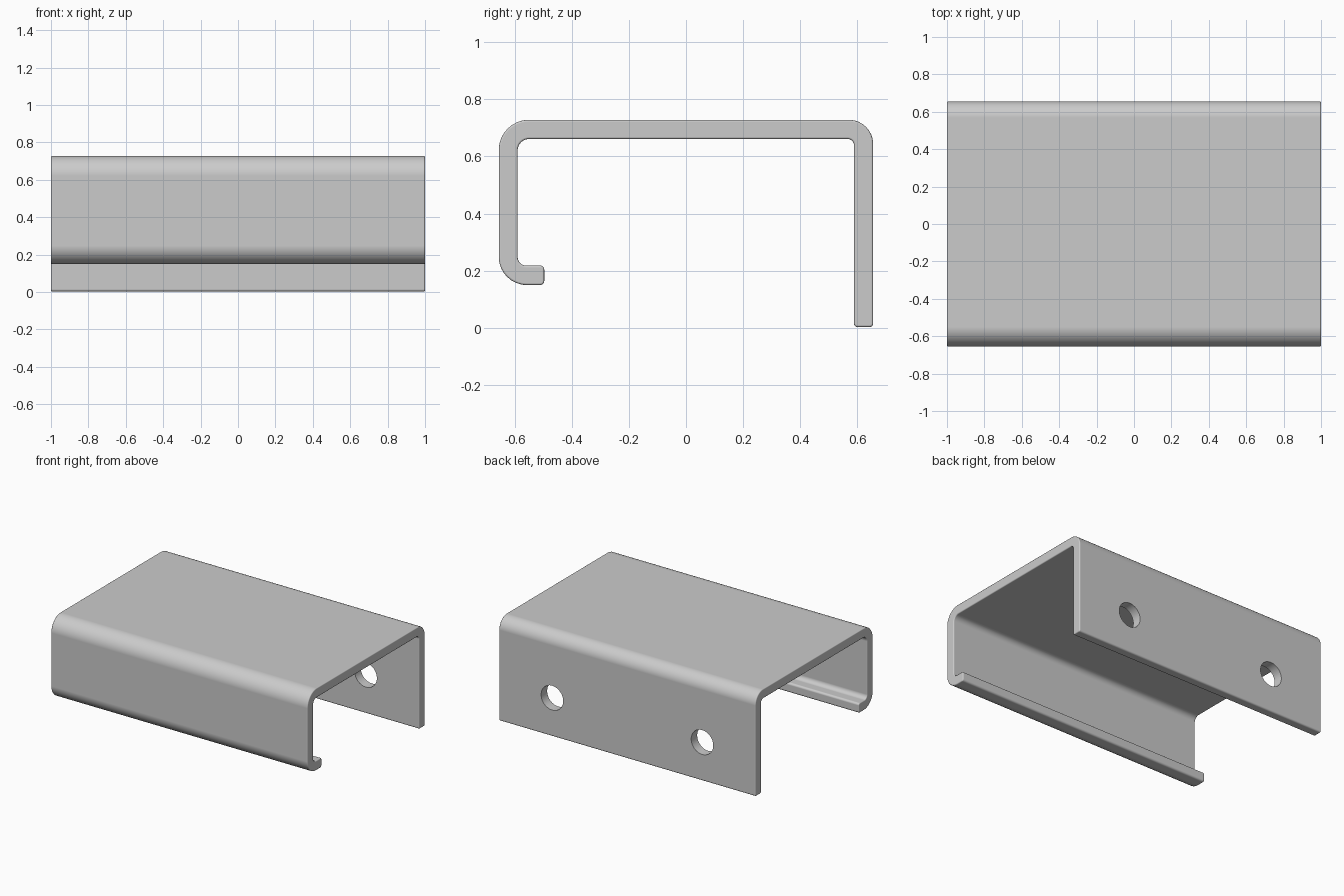
import bpy, bmesh
from math import pi
from mathutils import Vector

if "Cube" in bpy.data.objects:
    bpy.data.objects.remove(bpy.data.objects["Cube"])


def fillet(points, steps=10):
    """Round each (y, z, radius) corner of a closed right-angled outline."""
    out = []
    n = len(points)
    for i, (y, z, r) in enumerate(points):
        p = Vector((y, z))
        a = (Vector(points[i - 1][:2]) - p).normalized()
        b = (Vector(points[(i + 1) % n][:2]) - p).normalized()
        start, end = p + a * r, p + b * r
        centre = p + (a + b) * r
        for k in range(steps + 1):
            d = (start.lerp(end, k / steps) - centre).normalized()
            out.append(centre + d * r)
    return out


def apply_all(obj):
    bpy.context.view_layer.objects.active = obj
    for m in list(obj.modifiers):
        bpy.ops.object.modifier_apply(modifier=m.name)


# Bent sheet cross-section: front wall with lip, top, longer back wall
outline = fillet([
    (0.655, 0.003, 0.012), (0.655, 0.728, 0.085), (-0.655, 0.728, 0.105),
    (-0.655, 0.15, 0.098), (-0.496, 0.15, 0.014), (-0.496, 0.218, 0.014),
    (-0.589, 0.218, 0.03), (-0.589, 0.661, 0.04), (0.588, 0.661, 0.022),
    (0.588, 0.003, 0.012)])

bm = bmesh.new()
face = bm.faces.new([bm.verts.new((-1, p.x, p.y)) for p in outline])
res = bmesh.ops.extrude_face_region(bm, geom=[face])
bmesh.ops.translate(bm, vec=(2, 0, 0),
                    verts=[v for v in res["geom"] if isinstance(v, bmesh.types.BMVert)])
bmesh.ops.recalc_face_normals(bm, faces=bm.faces)
mesh = bpy.data.meshes.new("channel_bracket")
bm.to_mesh(mesh)
bm.free()
bracket = bpy.data.objects.new("channel_bracket", mesh)
bpy.context.collection.objects.link(bracket)

# Softened end edges
bev = bracket.modifiers.new("edge_round", "BEVEL")
bev.width, bev.segments = 0.007, 4
bev.limit_method, bev.angle_limit = "ANGLE", pi / 4

# Two screw holes through the back wall
cutters = []
for x in (-0.585, 0.585):
    bpy.ops.mesh.primitive_cylinder_add(vertices=64, radius=0.086, depth=0.3,
                                        location=(x, 0.62, 0.275), rotation=(pi / 2, 0, 0))
    cutter = bpy.context.object
    cutter.name = "hole_cutter"
    cutter.hide_render = True
    cutters.append(cutter)
    cut = bracket.modifiers.new("hole", "BOOLEAN")
    cut.operation, cut.solver, cut.object = "DIFFERENCE", "EXACT", cutter
apply_all(bracket)
for cutter in cutters:
    bpy.data.objects.remove(cutter)

# Smooth bends, crisp hole rims
bpy.ops.object.select_all(action="DESELECT")
bracket.select_set(True)
bpy.context.view_layer.objects.active = bracket
bpy.ops.object.shade_smooth_by_angle(angle=pi / 6)
wn = bracket.modifiers.new("flat_normals", "WEIGHTED_NORMAL")
wn.keep_sharp = True
